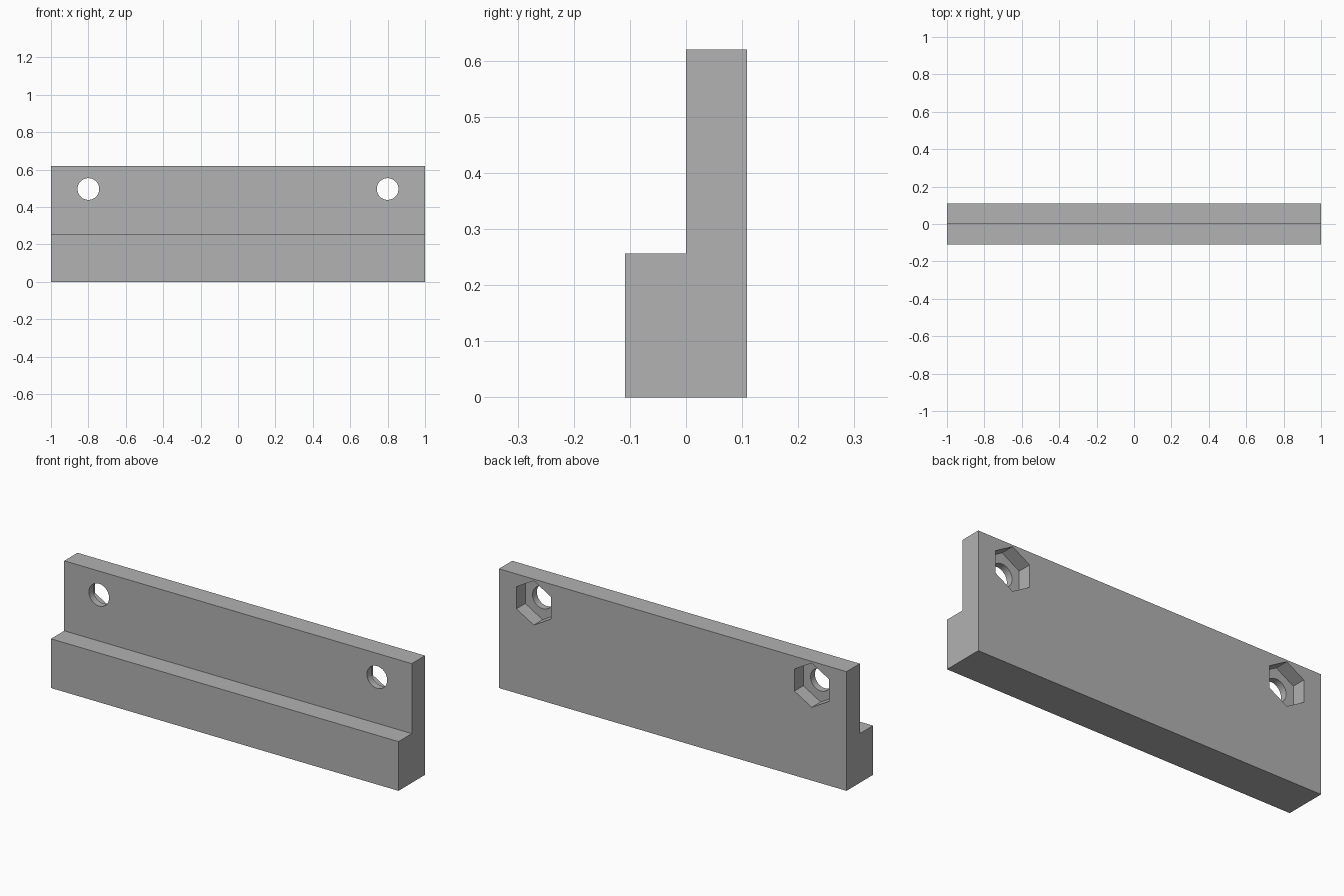
import bpy
import bmesh
from math import radians
from mathutils import Matrix

cube = bpy.data.objects.get("Cube")
if cube:
    bpy.data.objects.remove(cube, do_unlink=True)

LENGTH, HEIGHT, HALF_DEPTH = 2.0, 0.62, 0.109
STEP_HEIGHT = 0.256
HOLE_X, HOLE_Z = 0.8, 0.496
HOLE_RADIUS, NUT_RADIUS, NUT_DEPTH = 0.058, 0.115, 0.073

grey = bpy.data.materials.new("plain_grey")
grey.use_nodes = True
colour = (0.445, 0.445, 0.445, 1)
grey.diffuse_color = colour
grey.node_tree.nodes["Principled BSDF"].inputs["Base Color"].default_value = colour


def add_object(name, bm):
    bmesh.ops.recalc_face_normals(bm, faces=bm.faces)
    mesh = bpy.data.meshes.new(name)
    bm.to_mesh(mesh)
    bm.free()
    mesh.materials.append(grey)
    obj = bpy.data.objects.new(name, mesh)
    bpy.context.collection.objects.link(obj)
    return obj


def cut_prism(target, name, sides, radius, x, y_front, y_back, turn=0):
    """Cut a prism lying along y out of the target."""
    bm = bmesh.new()
    place = (Matrix.Translation((x, (y_front + y_back) / 2, HOLE_Z))
             @ Matrix.Rotation(radians(90), 4, "X")
             @ Matrix.Rotation(turn, 4, "Z"))
    bmesh.ops.create_cone(bm, cap_ends=True, segments=sides, radius1=radius,
                          radius2=radius, depth=y_back - y_front, matrix=place)
    # Put a corner of the prism straight up, whatever the start angle
    centre_z = HOLE_Z
    top = max(v.co.z for v in bm.verts) - centre_z
    if top < radius * 0.99:
        spin = (Matrix.Translation((x, 0, centre_z))
                @ Matrix.Rotation(radians(180 / sides), 4, "Y")
                @ Matrix.Translation((-x, 0, -centre_z)))
        bmesh.ops.transform(bm, matrix=spin, verts=bm.verts)
    cutter = add_object(name, bm)
    cutter.hide_render = True
    cutter.hide_viewport = True
    cutter.display_type = "WIRE"
    mod = target.modifiers.new(name, "BOOLEAN")
    mod.operation = "DIFFERENCE"
    mod.solver = "EXACT"
    mod.object = cutter
    return cutter


# Stepped bar: side profile extruded along x
profile = [(-HALF_DEPTH, 0), (HALF_DEPTH, 0), (HALF_DEPTH, HEIGHT),
           (0, HEIGHT), (0, STEP_HEIGHT), (-HALF_DEPTH, STEP_HEIGHT)]
bm = bmesh.new()
face = bm.faces.new([bm.verts.new((-LENGTH / 2, y, z)) for y, z in profile])
side = bmesh.ops.extrude_face_region(bm, geom=[face])["geom"]
bmesh.ops.translate(bm, vec=(LENGTH, 0, 0),
                    verts=[g for g in side if isinstance(g, bmesh.types.BMVert)])
bar = add_object("stepped_mounting_bar", bm)

# Bolt holes with hexagonal nut pockets in the back
cutters = []
for label, x in (("left", HOLE_X), ("right", -HOLE_X)):
    cutters.append(cut_prism(bar, label + "_bolt_hole_cutter", 48, HOLE_RADIUS,
                             x, -0.05, HALF_DEPTH + 0.05))
    cutters.append(cut_prism(bar, label + "_nut_pocket_cutter", 6, NUT_RADIUS,
                             x, HALF_DEPTH - NUT_DEPTH, HALF_DEPTH + 0.05))

# Apply the cuts and remove the cutters
bpy.context.view_layer.objects.active = bar
bar.select_set(True)
for mod in list(bar.modifiers):
    bpy.ops.object.modifier_apply(modifier=mod.name)
for cutter in cutters:
    bpy.data.objects.remove(cutter, do_unlink=True)
bpy.ops.object.shade_smooth_by_angle(angle=radians(30))
